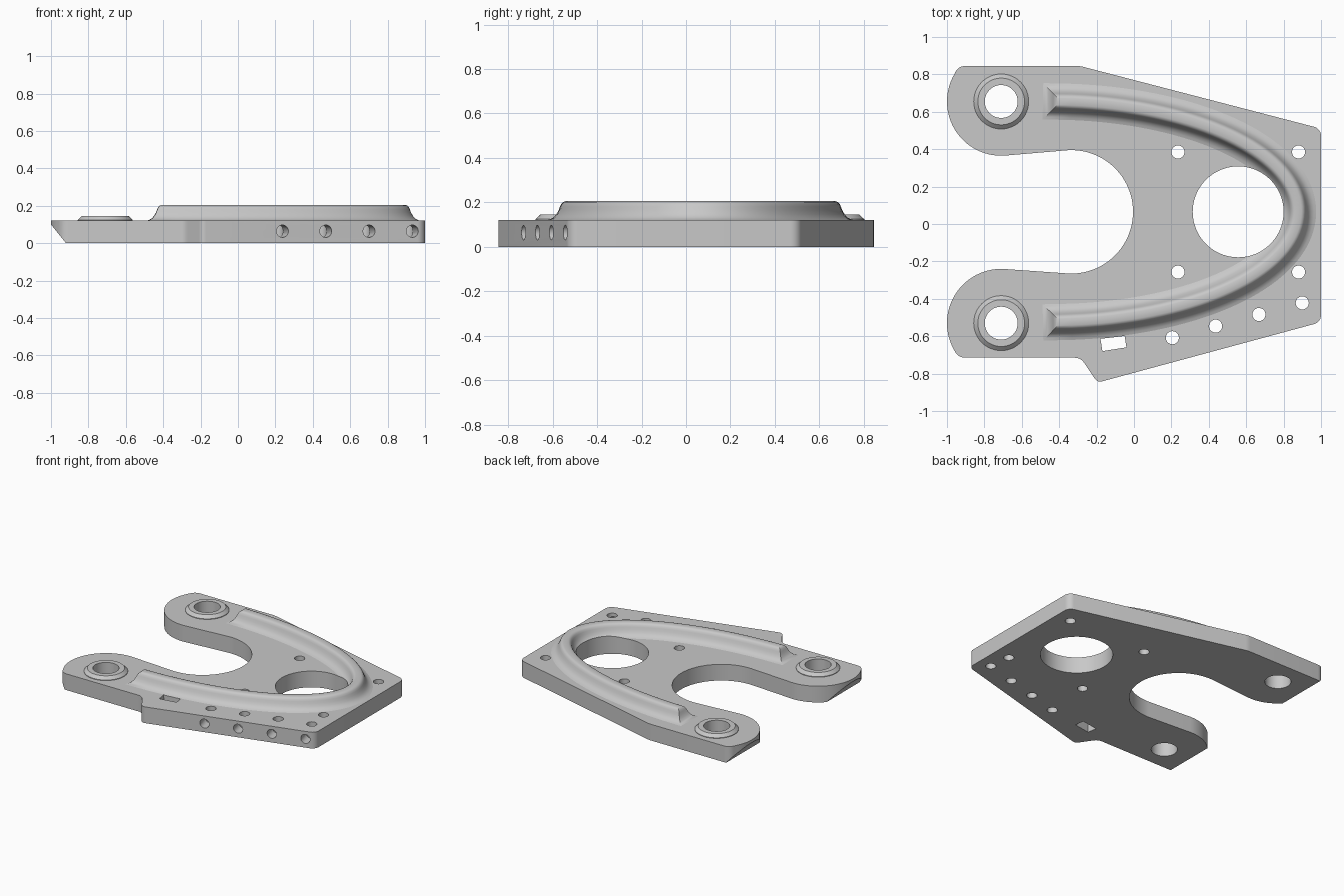
import bpy, bmesh
from math import cos, sin, radians, tan, acos, atan2, pi
from mathutils import Vector, Matrix

if "Cube" in bpy.data.objects:
    bpy.data.objects.remove(bpy.data.objects["Cube"])

MID_Y, THICK = 0.065, 0.12
LOBES = [(-0.71, 0.655), (-0.71, -0.53)]

metal = bpy.data.materials.new("plain_grey")
metal.use_nodes = True
metal.diffuse_color = (0.58, 0.58, 0.58, 1)
metal.node_tree.nodes["Principled BSDF"].inputs["Base Color"].default_value = metal.diffuse_color


def finish(name, bm):
    bmesh.ops.recalc_face_normals(bm, faces=bm.faces)
    mesh = bpy.data.meshes.new(name)
    bm.to_mesh(mesh)
    bm.free()
    mesh.materials.append(metal)
    ob = bpy.data.objects.new(name, mesh)
    bpy.context.collection.objects.link(ob)
    return ob


def activate(ob):
    bpy.ops.object.select_all(action='DESELECT')
    ob.select_set(True)
    bpy.context.view_layer.objects.active = ob


def cut(ob, cutter):
    activate(ob)
    mod = ob.modifiers.new("cut", 'BOOLEAN')
    mod.operation, mod.solver, mod.object = 'DIFFERENCE', 'EXACT', cutter
    bpy.ops.object.modifier_apply(modifier=mod.name)


def arc(cx, cy, r, a0, a1, steps=24):
    angles = [radians(a0 + (a1 - a0) * i / steps) for i in range(steps + 1)]
    return [(cx + r * cos(a), cy + r * sin(a), 0) for a in angles]


def rounded(points, steps=6):
    """Turn (x, y, radius) corners into an outline with filleted corners."""
    out = []
    for i, (x, y, r) in enumerate(points):
        p = Vector((x, y))
        if not r:
            out.append(p)
            continue
        u = (Vector(points[i - 1][:2]) - p).normalized()
        v = (Vector(points[(i + 1) % len(points)][:2]) - p).normalized()
        half = acos(u.dot(v)) / 2
        centre = p + (u + v).normalized() * (r / sin(half))
        a, b = p + u * r / tan(half) - centre, p + v * r / tan(half) - centre
        for k in range(steps + 1):
            out.append(centre + a.lerp(b, k / steps).normalized() * r)
    return out


def cylinder(bm, matrix, r, depth, segments=32):
    bmesh.ops.create_cone(bm, cap_ends=True, segments=segments, radius1=r,
                          radius2=r, depth=depth, matrix=matrix)


# Plate outline, walked clockwise from the upper left lobe
(ux, uy), (lx, ly) = LOBES
outline = arc(ux, uy, 0.29, 205, 150, 12)
outline += [(-0.94, 0.845, 0.06), (-0.29, 0.845, 0.15), (1.0, 0.51, 0.05),
            (1.0, -0.525, 0.05), (-0.195, -0.848, 0.035), (-0.285, -0.715, 0.06),
            (-0.94, -0.715, 0.06)]
outline += arc(lx, ly, 0.29, 210, 87, 28)
outline += arc(-0.335, MID_Y, 0.33, -93, 93, 48)
outline += arc(ux, uy, 0.29, 273, 207, 16)

bm = bmesh.new()
shape = rounded(outline)
low, high = [[bm.verts.new((p.x, p.y, z)) for p in shape] for z in (0, THICK)]
bm.faces.new(low)
bm.faces.new(high)
for i in range(len(shape)):
    bm.faces.new((low[i - 1], low[i], high[i], high[i - 1]))
plate = finish("plate", bm)

# Sloped underside at the lobe tips
bm = bmesh.new()
bmesh.ops.create_cube(bm, size=1, matrix=Matrix.Translation((-0.92, 0, 0))
                      @ Matrix.Rotation(-atan2(0.08, 0.1), 4, 'Y')
                      @ Matrix.Translation((-0.1, 0, 0))
                      @ Matrix.Diagonal((0.2, 3, 0.5, 1)))
tip_cutter = finish("tip_cutter", bm)

# Upright holes and the slot
drills = [(x, y) for x in (0.235, 0.88) for y in (0.385, -0.257)]
edge_drills = [(0.205 + 0.2315 * i, -0.608 + 0.062 * i) for i in range(4)]
bm = bmesh.new()
for x, y in drills + edge_drills:
    cylinder(bm, Matrix.Translation((x, y, 0.06)), 0.035, 0.4)
for x, y in LOBES:
    cylinder(bm, Matrix.Translation((x, y, 0.06)), 0.088, 0.5, 48)
bmesh.ops.create_cube(bm, size=1, matrix=Matrix.Translation((-0.11, -0.635, 0.06))
                      @ Matrix.Rotation(radians(9), 4, 'Z')
                      @ Matrix.Diagonal((0.13, 0.07, 0.5, 1)))
hole_cutter = finish("hole_cutter", bm)

# Large round opening
bm = bmesh.new()
cylinder(bm, Matrix.Translation((0.557, MID_Y, 0.1)), 0.243, 0.8, 96)
opening_cutter = finish("opening_cutter", bm)

# Cross holes drilled in from the slanted front edge
bm = bmesh.new()
slant = Matrix.Rotation(radians(15), 4, 'Z')
for x, y in edge_drills:
    cylinder(bm, Matrix.Translation((x, y, 0.064)) @ slant
             @ Matrix.Translation((0, -0.15, 0)) @ Matrix.Rotation(pi / 2, 4, 'X'),
             0.033, 0.3)
cross_cutter = finish("cross_cutter", bm)

cutters = (tip_cutter, hole_cutter, opening_cutter, cross_cutter)
for cutter in cutters:
    cut(plate, cutter)

# Curved rib: filleted section swept round half an ellipse, with mitred ends
half = [(0.1, 0.1), (0.1, 0.119), (0.085, 0.124), (0.07, 0.132), (0.058, 0.146),
        (0.048, 0.164), (0.042, 0.18), (0.036, 0.193), (0.028, 0.201), (0.018, 0.205)]
section = half + [(-d, z) for d, z in reversed(half)]
A, B, CX, STEPS = 1.327, 0.59, -0.45, 72
limit = acos(0.06 / A)
bm = bmesh.new()
rings = []
for i in range(STEPS + 1):
    t = -limit + 2 * limit * i / STEPS
    centre = Vector((CX + A * cos(t), MID_Y + B * sin(t), 0))
    tangent = Vector((-A * sin(t), B * cos(t), 0)).normalized()
    normal = Vector((tangent.y, -tangent.x, 0))
    end = -1 if i == 0 else (1 if i == STEPS else 0)
    rings.append([bm.verts.new(centre + normal * d + tangent * end * abs(d)
                               + Vector((0, 0, z))) for d, z in section])
n = len(section)
for a, b in zip(rings, rings[1:]):
    for j in range(n):
        k = (j + 1) % n
        bm.faces.new((a[j], a[k], b[k], b[j]))
for ring in (rings[0], rings[-1]):
    for j in range(n // 2 - 1):
        bm.faces.new((ring[j], ring[j + 1], ring[n - 2 - j], ring[n - 1 - j]))
rib = finish("curved_rib", bm)
cut(rib, opening_cutter)

# Raised rings round the lobe holes
parts = [plate, rib]
ring_section = [(0.088, 0.1), (0.147, 0.1), (0.147, 0.124), (0.125, 0.145), (0.088, 0.145)]
for name, (x, y) in zip(("back_boss", "front_boss"), LOBES):
    bm = bmesh.new()
    loop = [bm.verts.new((r, 0, z)) for r, z in ring_section]
    edges = [bm.edges.new((loop[i - 1], loop[i])) for i in range(len(loop))]
    bmesh.ops.spin(bm, geom=loop + edges, cent=(0, 0, 0), axis=(0, 0, 1),
                   angle=2 * pi, steps=48, use_merge=True)
    bmesh.ops.remove_doubles(bm, verts=bm.verts, dist=0.0001)
    bmesh.ops.translate(bm, verts=bm.verts, vec=(x, y, 0))
    parts.append(finish(name, bm))

for cutter in cutters:
    bpy.data.objects.remove(cutter)
for ob in parts:
    activate(ob)
    bpy.ops.object.shade_smooth_by_angle(angle=radians(30))
